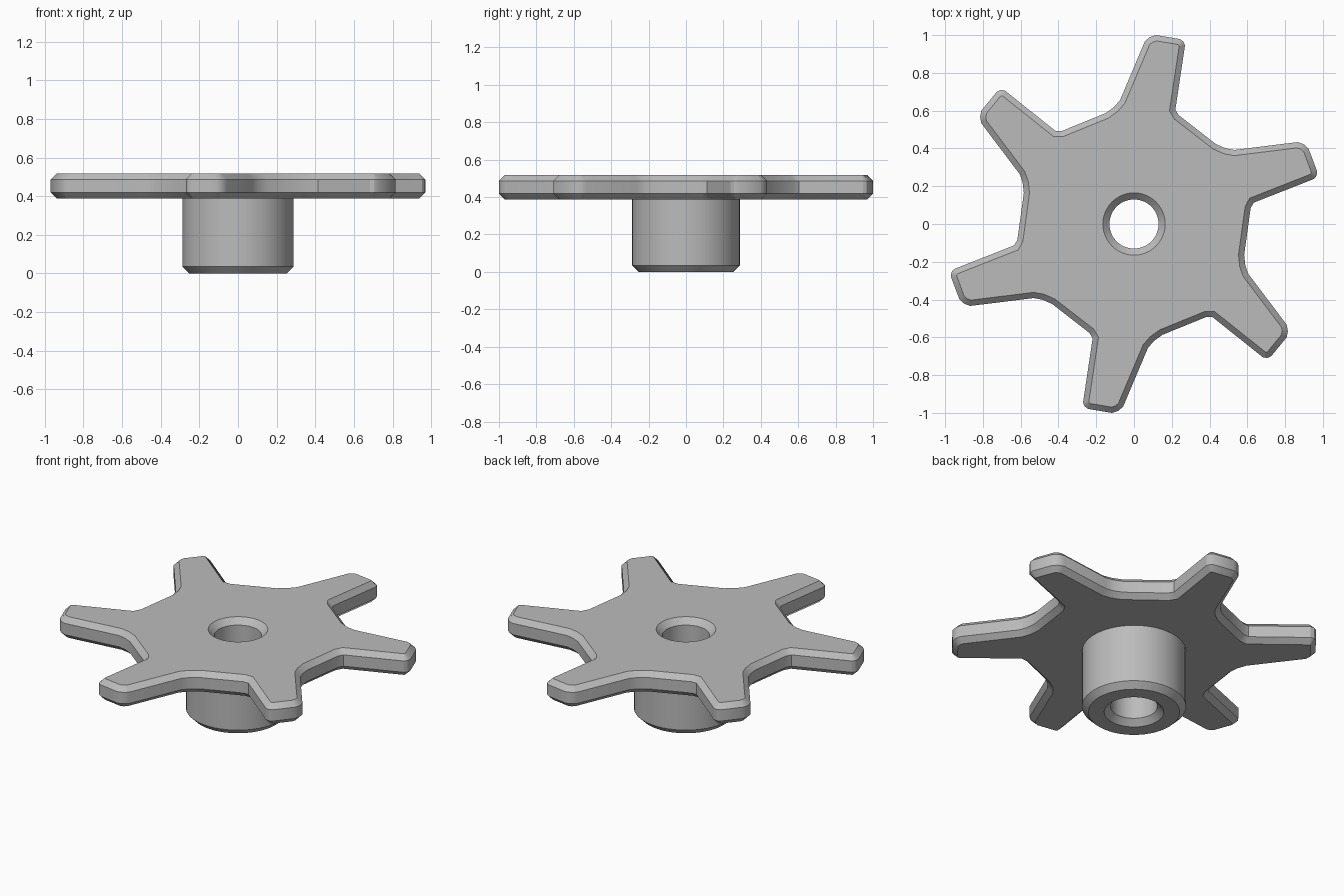
import bpy
import bmesh
import math
from mathutils import Vector, Matrix

cube = bpy.data.objects.get("Cube")
if cube:
    bpy.data.objects.remove(cube, do_unlink=True)

TEETH, SEGMENTS = 6, 48
TOP, UNDER, CHAMFER = 0.517, 0.388, 0.03
HUB_R, BORE_R, SINK_R, SINK = 0.288, 0.13, 0.165, 0.035

grey = bpy.data.materials.new("light grey metal")
grey.use_nodes = True
colour = (0.5, 0.5, 0.5, 1)
grey.diffuse_color = colour
grey.node_tree.nodes["Principled BSDF"].inputs["Base Color"].default_value = colour


def ring(bm, points, z):
    return [bm.verts.new((p.x, p.y, z)) for p in points]


def bridge(bm, low, high):
    for i in range(len(low)):
        j = (i + 1) % len(low)
        bm.faces.new((low[i], low[j], high[j], high[i]))


def loop_edges(bm, loop):
    edges = []
    for a, b in zip(loop, loop[1:] + loop[:1]):
        edges.append(bm.edges.get((a, b)) or bm.edges.new((a, b)))
    return edges


def circle(radius):
    steps = [math.tau * i / SEGMENTS for i in range(SEGMENTS)]
    return [Vector((radius * math.cos(a), radius * math.sin(a))) for a in steps]


def inset(points, distance):
    """Mitred inward offset of a counter-clockwise outline."""
    result = []
    for i, p in enumerate(points):
        before = (p - points[i - 1]).normalized()
        after = (points[(i + 1) % len(points)] - p).normalized()
        n1, n2 = Vector((-before.y, before.x)), Vector((-after.y, after.x))
        result.append(p + (n1 + n2) * distance / (1 + n1.dot(n2)))
    return result


def finish(name, bm, angle):
    mesh = bpy.data.meshes.new(name)
    bm.to_mesh(mesh)
    bm.free()
    mesh.materials.append(grey)
    obj = bpy.data.objects.new(name, mesh)
    bpy.context.collection.objects.link(obj)
    bpy.ops.object.select_all(action="DESELECT")
    obj.select_set(True)
    bpy.context.view_layer.objects.active = obj
    bpy.ops.object.shade_smooth_by_angle(angle=math.radians(angle))


# Outline of one tooth, repeated around the axis
tooth = [(0.237, 0.576), (0.219, 0.605), (0.27, 0.945), (0.262, 0.965),
         (0.243, 0.979), (0.116, 1.0), (0.085, 0.99), (0.058, 0.968),
         (-0.074, 0.656), (-0.105, 0.62), (-0.15, 0.587)]
outline = []
for k in range(TEETH):
    turn = Matrix.Rotation(math.tau * k / TEETH, 2)
    outline += [turn @ Vector(p) for p in tooth]
inner = inset(outline, CHAMFER)

# Toothed plate with chamfered rims, open at the bore and under the hub
bm = bmesh.new()
rims = [ring(bm, inner, UNDER), ring(bm, outline, UNDER + CHAMFER),
        ring(bm, outline, TOP - CHAMFER), ring(bm, inner, TOP)]
for low, high in zip(rims, rims[1:]):
    bridge(bm, low, high)
for rim, radius, z, up in ((rims[3], SINK_R, TOP, 1), (rims[0], HUB_R, UNDER, -1)):
    edges = loop_edges(bm, rim) + loop_edges(bm, ring(bm, circle(radius), z))
    filled = bmesh.ops.triangle_fill(bm, edges=edges, use_beauty=True,
                                     normal=(0, 0, up))
    for face in filled["geom"]:
        if isinstance(face, bmesh.types.BMFace):
            face.normal_update()
            if face.normal.z * up < 0:
                face.normal_flip()
finish("toothed_plate", bm, 30)

# Hub with chamfered foot and a through bore countersunk at both ends
profile = [(SINK_R, TOP), (BORE_R, TOP - SINK), (BORE_R, SINK), (SINK_R, 0),
           (HUB_R - SINK, 0), (HUB_R, SINK), (HUB_R, UNDER)]
bm = bmesh.new()
rings = [ring(bm, circle(r), z) for r, z in profile]
for low, high in zip(rings, rings[1:]):
    bridge(bm, low, high)
finish("bored_hub", bm, 30)
